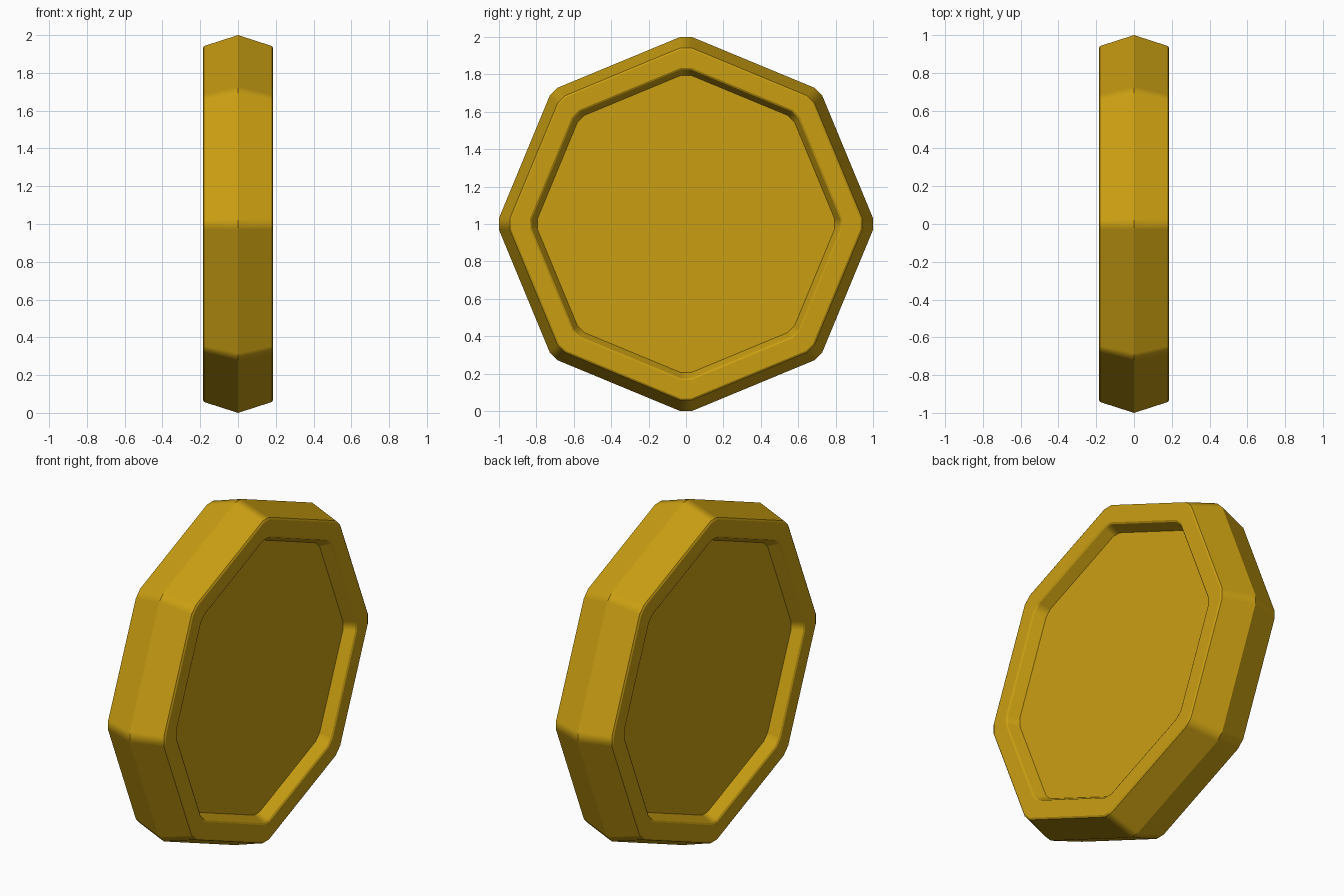
import bpy, bmesh, math

if "Cube" in bpy.data.objects:
    bpy.data.objects.remove(bpy.data.objects["Cube"])

gold = bpy.data.materials.new("gold")
gold.diffuse_color = (0.59, 0.345, 0.006, 1.0)
gold.use_nodes = True
gold.node_tree.nodes["Principled BSDF"].inputs["Base Color"].default_value = gold.diffuse_color


def ring(bm, x, r, cut):
    """Octagon with narrow flats at its corners, lying in the plane at x."""
    verts = []
    for i in range(8):
        a = i * math.pi / 4
        for t in (-cut, cut):
            verts.append(bm.verts.new((x,
                                       r * math.cos(a) - t * math.sin(a),
                                       1 + r * math.sin(a) + t * math.cos(a))))
    return verts


# Half profile from the recessed floor out to the rim: (x, radius, corner half width)
half = [(0.122, 0.795, 0.026), (0.18, 0.825, 0.027), (0.186, 0.835, 0.027),
        (0.186, 0.932, 0.028), (0.18, 0.942, 0.029)]
profile = half + [(0.0, 1.0, 0.031)] + [(-x, r, c) for x, r, c in reversed(half)]

# Coin body, closed by the two recessed floors
bm = bmesh.new()
rings = [ring(bm, *p) for p in profile]
for a, b in zip(rings, rings[1:]):
    for i in range(16):
        j = (i + 1) % 16
        bm.faces.new((a[i], a[j], b[j], b[i]))
bm.faces.new(rings[0])
bm.faces.new(rings[-1])
bmesh.ops.recalc_face_normals(bm, faces=bm.faces[:])

# Smooth with sharp creases; large faces stay flat through weighted normals
for f in bm.faces:
    f.smooth = True
for e in bm.edges:
    e.smooth = e.calc_face_angle(0) < math.radians(30)
mesh = bpy.data.meshes.new("octagonal_coin")
bm.to_mesh(mesh)
bm.free()
mesh.materials.append(gold)
coin = bpy.data.objects.new("octagonal_coin", mesh)
bpy.context.collection.objects.link(coin)
mod = coin.modifiers.new("weighted_normals", 'WEIGHTED_NORMAL')
mod.keep_sharp = True
mod.weight = 100
